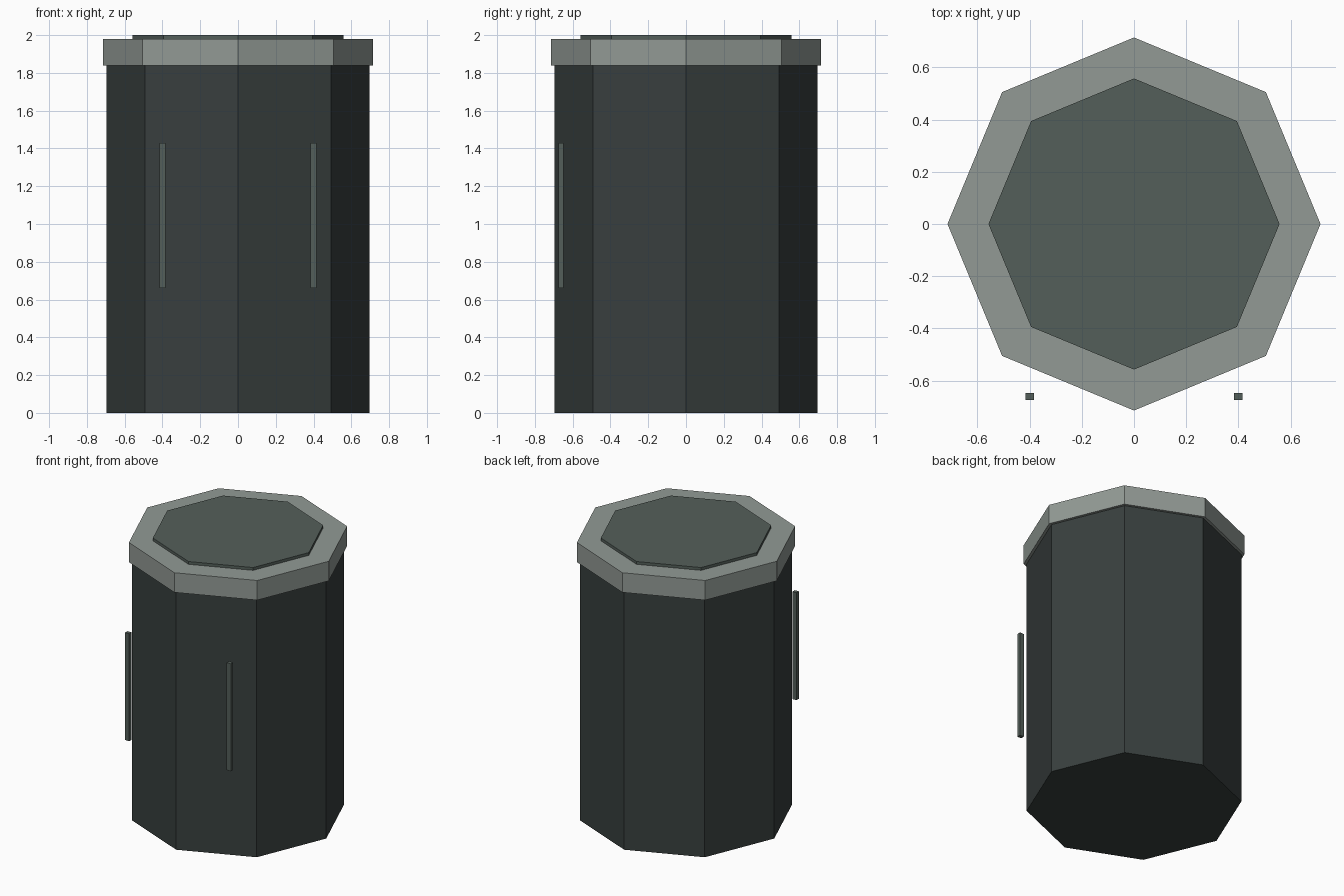
import bpy
import math

if "Cube" in bpy.data.objects:
    bpy.data.objects.remove(bpy.data.objects["Cube"])


def material(name, rgb):
    # convert 0-255 display values to linear
    def lin(c):
        c /= 255
        return c / 12.92 if c <= 0.04045 else ((c + 0.055) / 1.055) ** 2.4
    m = bpy.data.materials.new(name)
    m.diffuse_color = (*[lin(c) for c in rgb], 1)
    m.use_nodes = True
    m.node_tree.nodes["Principled BSDF"].inputs["Base Color"].default_value = m.diffuse_color
    return m


charcoal = material("charcoal", (56, 63, 62))
pale_grey = material("pale_grey", (146, 154, 149))
slate_green = material("slate_green", (84, 95, 90))


def octagon(name, radius, z0, z1, mat):
    # eight-sided prism with corners on the x and y axes
    bpy.ops.mesh.primitive_cylinder_add(
        vertices=8, radius=radius, depth=z1 - z0, location=(0, 0, (z0 + z1) / 2))
    ob = bpy.context.object
    ob.name = name
    ob.data.materials.append(mat)
    return ob


def bar(name, x):
    bpy.ops.mesh.primitive_cube_add(size=1, location=(x, -0.662, 1.045))
    ob = bpy.context.object
    ob.name = name
    ob.scale = (0.032, 0.027, 0.765)
    bpy.ops.object.transform_apply(location=False, rotation=False, scale=True)
    ob.data.materials.append(slate_green)


# Container body, overhanging rim and raised lid panel
octagon("body", 0.695, 0.0, 1.85, charcoal)
octagon("rim", 0.715, 1.84, 1.98, pale_grey)
octagon("lid_panel", 0.558, 1.96, 2.0, slate_green)

# Slim upright bars standing off the front
for side, x in (("left", -0.4), ("right", 0.4)):
    bar(side + "_front_bar", x)
